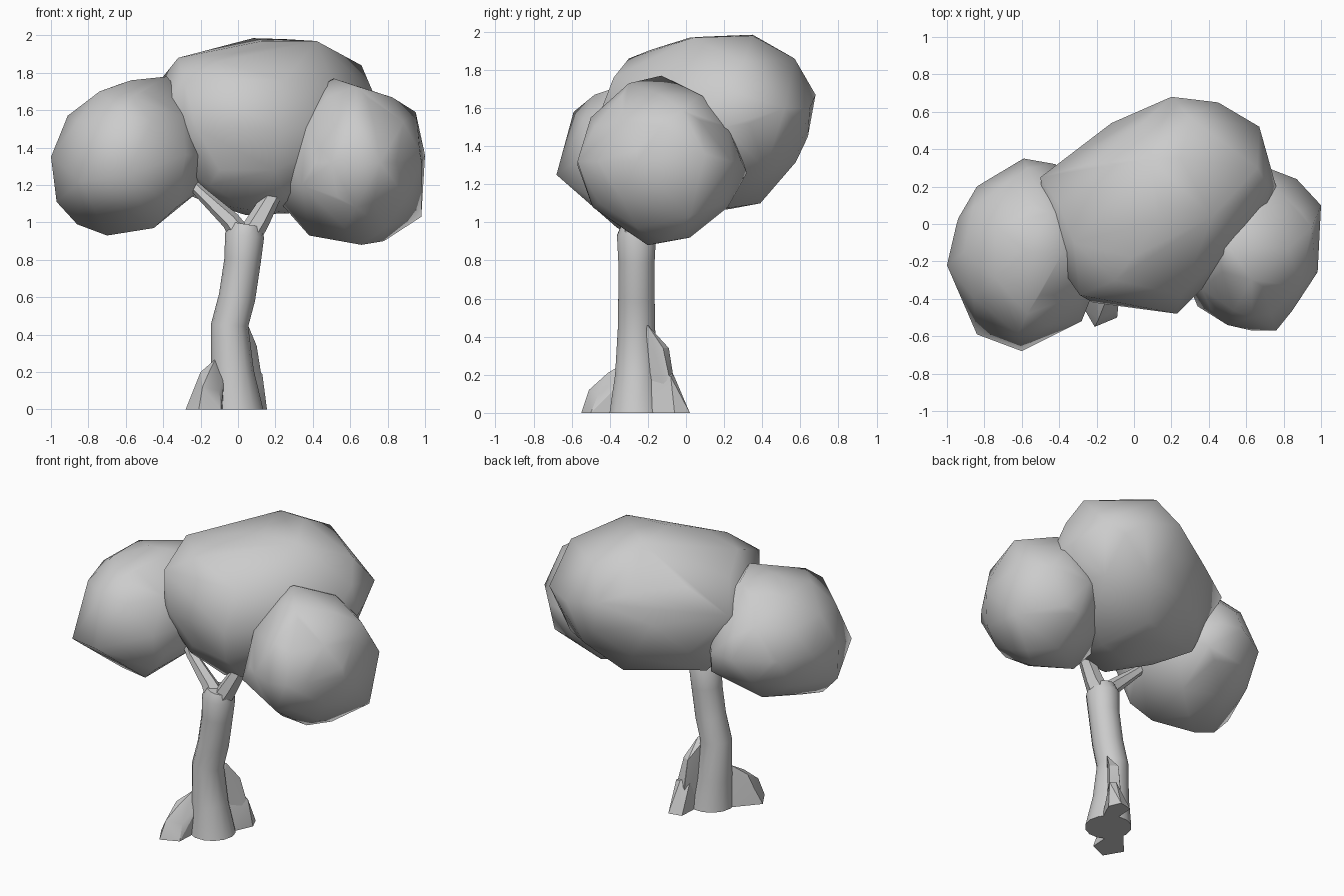
import bpy, bmesh, math
from mathutils import Vector, Matrix


def finish(name, bm, angle):
    bmesh.ops.recalc_face_normals(bm, faces=bm.faces[:])
    me = bpy.data.meshes.new(name)
    bm.to_mesh(me)
    bm.free()
    ob = bpy.data.objects.new(name, me)
    bpy.context.collection.objects.link(ob)
    bpy.ops.object.select_all(action='DESELECT')
    ob.select_set(True)
    bpy.context.view_layer.objects.active = ob
    bpy.ops.object.shade_smooth_by_angle(angle=math.radians(angle))
    return ob


def hull(name, points, angle):
    bm = bmesh.new()
    for p in points:
        bm.verts.new(p)
    bmesh.ops.convex_hull(bm, input=bm.verts[:])
    loose = [v for v in bm.verts if not v.link_faces]
    bmesh.ops.delete(bm, geom=loose, context='VERTS')
    return finish(name, bm, angle)


def crown(name, center, radii, turn, front, side, top, extra=()):
    """Faceted ellipsoid stretched to its outlines; an outline point may carry its depth."""
    bm = bmesh.new()
    bmesh.ops.create_icosphere(bm, subdivisions=2, radius=1)
    c = Vector(center)
    rot = Matrix.Rotation(math.radians(turn), 3, 'Z')
    pts = [c + rot @ Vector(v.co[i] * radii[i] for i in range(3)) for v in bm.verts]
    bm.free()
    pts += [(x, d[0] if d else c.y, z) for x, z, *d in front]
    pts += [(d[0] if d else c.x, y, z) for y, z, *d in side]
    pts += [(x, y, d[0] if d else c.z) for x, y, *d in top]
    return hull(name, pts + list(extra), 60)


def loft(name, stations, sides, angle=40):
    """Tube with rings set square to its path; stations are x, y, z, radius."""
    bm = bmesh.new()
    rings = []
    for i, (x, y, z, r) in enumerate(stations):
        a = Vector(stations[max(i - 1, 0)][:3])
        b = Vector(stations[min(i + 1, len(stations) - 1)][:3])
        d = (b - a).normalized() if i else Vector((0, 0, 1))
        u = Vector((0, 1, 0)).cross(d).normalized()
        w = d.cross(u)
        ts = [2 * math.pi * k / sides for k in range(sides)]
        rings.append([bm.verts.new(Vector((x, y, z)) + r * (u * math.cos(t) + w * math.sin(t)))
                      for t in ts])
    for lo, hi in zip(rings, rings[1:]):
        for k in range(sides):
            n = (k + 1) % sides
            bm.faces.new((lo[k], lo[n], hi[n], hi[k]))
    bm.faces.new(rings[0])
    bm.faces.new(rings[-1])
    return finish(name, bm, angle)


# Foliage masses
crown("left_foliage", (-0.57, -0.15, 1.36), (0.40, 0.46, 0.40), 0,
      [(-1, 1.35, -0.22), (-0.9, 1.56, -0.2), (-0.73, 1.7, -0.2), (-0.63, 1.74), (-0.38, 1.78),
       (-0.22, 1.58), (-0.18, 1.25), (-0.45, 0.97, -0.36), (-0.7, 0.93, -0.25),
       (-0.86, 0.99, -0.25), (-0.97, 1.11, -0.25)],
      [(-0.68, 1.25, -0.6), (-0.59, 1.58, -0.62), (-0.48, 1.67), (0.1, 1.70), (0.3, 1.5)],
      [(-0.94, 0.03), (-0.84, 0.2), (-0.59, 0.35), (-0.42, 0.32), (-0.28, -0.52),
       (-0.84, -0.59, 1.22)],
      [(-0.45, 0.06, 1.75), (-0.38, 0.27, 1.2), (-0.33, -0.43, 1.08)])

crown("right_foliage", (0.63, -0.13, 1.32), (0.37, 0.41, 0.41), 0,
      [(0.51, 1.77), (0.45, 1.73), (0.72, 1.69), (0.95, 1.59, -0.02), (0.98, 1.03, 0.02),
       (0.78, 0.9, -0.1), (0.66, 0.88, -0.2), (0.38, 0.93), (0.23, 1.1), (0.21, 1.22)],
      [(-0.57, 1.3), (-0.5, 1.55), (-0.3, 1.73), (0.12, 1.65), (0.24, 1.48), (0.32, 1.26),
       (0.22, 1.08), (0.02, 0.92), (-0.49, 1.08)],
      [(0.76, -0.57), (0.5, -0.54), (0.34, -0.44, 1.2), (0.97, -0.26, 1.38), (1.0, 0.1, 1.36),
       (0.87, 0.24), (0.74, 0.29)])

crown("middle_foliage", (0.13, 0.1, 1.52), (0.65, 0.48, 0.455), 35,
      [(0.08, 1.985, 0.35), (0.42, 1.97, 0.04), (0.66, 1.84, 0.3), (0.72, 1.7, 0.2),
       (-0.32, 1.88, -0.1), (-0.4, 1.78, 0.1), (-0.15, 1.1, 0), (0.04, 1.04, 0), (0.3, 1.05, 0.05)],
      [(-0.3, 1.86, -0.1), (0.02, 1.97), (0.35, 1.98, 0.25), (0.57, 1.86, 0.3),
       (0.68, 1.67, 0.2), (0.64, 1.45, 0.25), (0.39, 1.1, 0.2), (0.23, 1.07)],
      [(-0.5, 0.25, 1.6), (-0.12, 0.54, 1.55), (0.45, 0.65, 1.6), (0.67, 0.52, 1.6),
       (0.76, 0.2, 1.5), (0.7, -0.01, 1.5), (0.23, -0.48, 1.5), (-0.22, -0.42, 1.5)],
      # fuller underside, front and upper left corner
      [(-0.29, -0.38, 1.76), (-0.27, -0.36, 1.42), (-0.15, -0.3, 1.2), (0.05, -0.22, 1.07),
       (0.2, -0.42, 1.28), (0.25, -0.3, 1.14), (0.25, -0.38, 1.76), (-0.3, 0.2, 1.16),
       (0.4, -0.28, 1.55)])

# Trunk, bending gently to the right
loft("trunk", [(-0.01, -0.26, 0, 0.145), (-0.03, -0.26, 0.2, 0.115), (-0.045, -0.26, 0.45, 0.1),
               (-0.005, -0.26, 0.6, 0.098), (0.025, -0.26, 0.8, 0.098),
               (0.035, -0.26, 0.93, 0.105), (0.045, -0.26, 0.99, 0.08)], 14)

# Branches into the foliage
loft("left_branch", [(0.02, -0.26, 0.93, 0.075), (-0.04, -0.26, 1.01, 0.05),
                     (-0.19, -0.23, 1.15, 0.034), (-0.3, -0.18, 1.26, 0.025)], 6, 25)
loft("right_branch", [(0.06, -0.26, 0.93, 0.075), (0.11, -0.26, 1.01, 0.06),
                      (0.2, -0.25, 1.17, 0.045), (0.34, -0.22, 1.3, 0.025)], 6, 25)

# Roots flaring from the trunk
hull("front_root", [(-0.28, -0.43, 0), (-0.21, -0.55, 0), (-0.09, -0.50, 0), (-0.08, -0.3, 0),
                    (-0.14, -0.27, 0), (-0.24, -0.40, 0.1), (-0.19, -0.51, 0.12),
                    (-0.10, -0.46, 0.1), (-0.2, -0.38, 0.2), (-0.15, -0.41, 0.21),
                    (-0.12, -0.31, 0.27), (-0.07, -0.3, 0.2)], 20)
hull("back_root_ridge", [(0.0, -0.22, 0.46), (0.05, -0.2, 0.46), (0.10, -0.12, 0.34),
                         (0.05, -0.09, 0.34), (0.13, -0.08, 0.15), (0.06, -0.06, 0.15),
                         (0.14, -0.08, 0), (0.06, -0.04, 0), (0.0, -0.25, 0)], 20)
hull("back_root_toe", [(0.155, -0.06, 0), (0.12, 0.02, 0), (0.03, 0.0, 0), (0.02, -0.2, 0),
                       (0.09, -0.2, 0), (0.13, -0.08, 0.19), (0.09, -0.065, 0.2),
                       (0.04, -0.09, 0.17), (0.04, -0.18, 0.25)], 20)
